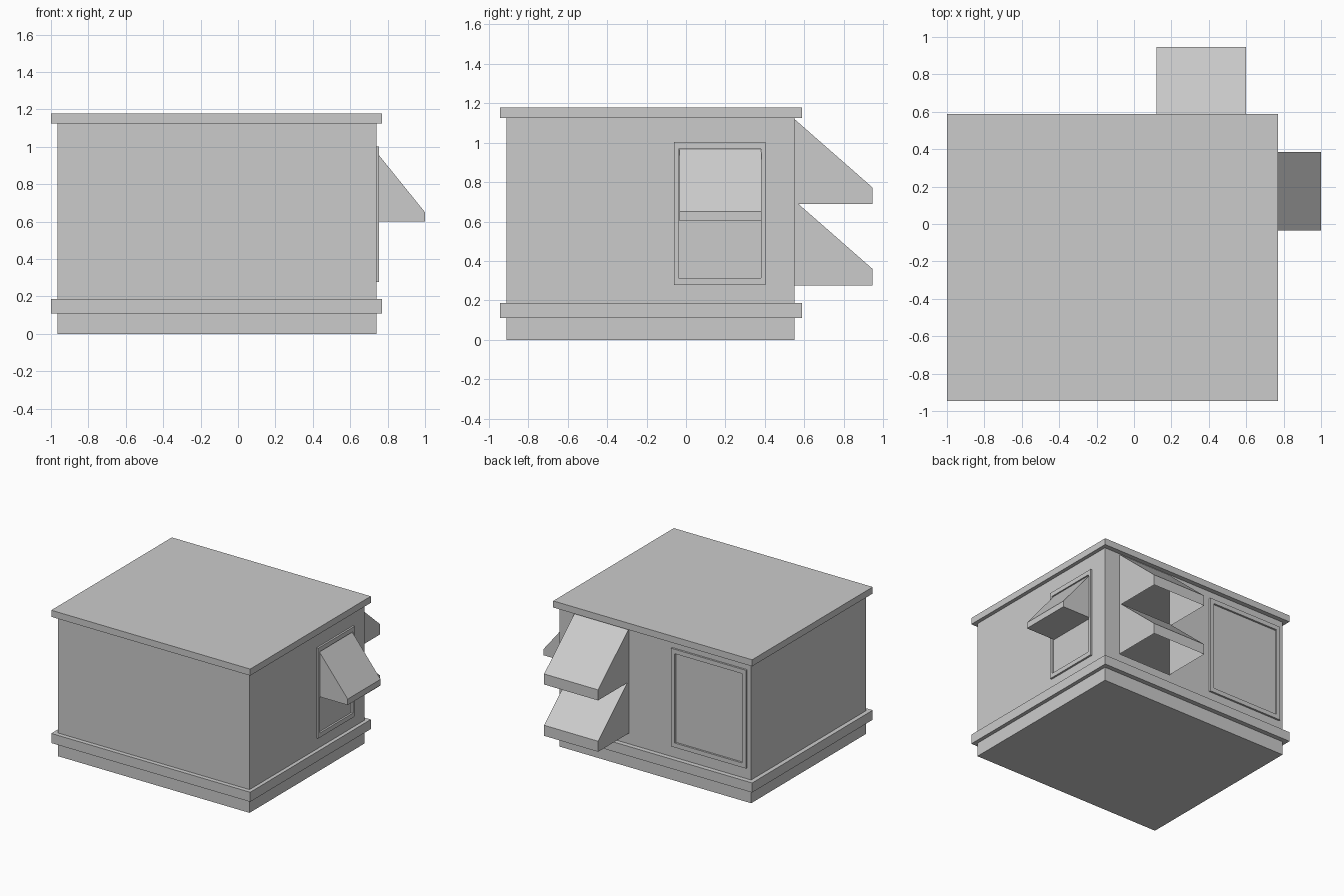
import bpy, bmesh

if "Cube" in bpy.data.objects:
    bpy.data.objects.remove(bpy.data.objects["Cube"])


def finish(name, bm):
    bmesh.ops.remove_doubles(bm, verts=bm.verts, dist=1e-5)
    me = bpy.data.meshes.new(name)
    bm.to_mesh(me)
    bm.free()
    ob = bpy.data.objects.new(name, me)
    bpy.context.collection.objects.link(ob)
    return ob


def add_box(bm, lo, hi):
    r = bmesh.ops.create_cube(bm, size=1)
    for v in r["verts"]:
        v.co = [(a + b) / 2 + c * (b - a) for a, b, c in zip(lo, hi, v.co)]


def box(name, lo, hi):
    bm = bmesh.new()
    add_box(bm, lo, hi)
    return finish(name, bm)


def prism(name, profile, a, b, place, open_bottom):
    """Extrude an (out, z) profile from a to b; last profile edge is the wall side."""
    bm = bmesh.new()
    ends = [[bm.verts.new(place(o, t, z)) for o, z in profile] for t in (a, b)]
    for e in ends:
        bm.faces.new(e)
    n = len(profile)
    for i in range(n):
        j = (i + 1) % n
        if open_bottom and i in (2, 3):
            continue
        bm.faces.new((ends[0][i], ends[0][j], ends[1][j], ends[1][i]))
    bmesh.ops.recalc_face_normals(bm, faces=bm.faces)
    return finish(name, bm)


def frame(name, a0, a1, z0, z1, o0, o1, ma, mz, place):
    """Rectangular window frame made of four bars."""
    bm = bmesh.new()
    for p, q, r, s in ((a0, a1, z0, z0 + mz), (a0, a1, z1 - mz, z1),
                       (a0, a0 + ma, z0 + mz, z1 - mz), (a1 - ma, a1, z0 + mz, z1 - mz)):
        add_box(bm, place(o0, p, r), place(o1, q, s))
    return finish(name, bm)


def on_right(o, t, z):
    return (o, t, z)


def on_back(o, t, z):
    return (t, o, z)


# Body shell, its back wall open behind the stacked awnings
X0, X1, Y0, Y1, H = -0.965, 0.74, -0.91, 0.55, 1.125
OX0, OX1, OZ0, OZ1 = 0.12, 0.60, 0.275, 1.12
bm = bmesh.new()
add_box(bm, (X0, Y0, 0), (X1, Y1, H))
bm.normal_update()
bmesh.ops.delete(bm, geom=[f for f in bm.faces if f.normal.y > 0.5], context='FACES_ONLY')
for a, b, c, d in ((X0, OX0, 0, H), (OX1, X1, 0, H), (OX0, OX1, 0, OZ0), (OX0, OX1, OZ1, H)):
    bm.faces.new([bm.verts.new((x, Y1, z)) for x, z in ((b, c), (a, c), (a, d), (b, d))])
finish("body", bm)

# Roof slab and base band
box("roof", (-1.0, -0.945, 1.125), (0.77, 0.588, 1.178))
box("base_band", (-1.0, -0.945, 0.11), (0.77, 0.588, 0.187))

# Window frames
frame("side_window_frame", -0.06, 0.403, 0.277, 1.003, X1, 0.755, 0.022, 0.036, on_right)
frame("back_window_frame", -0.93, -0.26, 0.275, 1.065, Y1, 0.565, 0.034, 0.036, on_back)

# Side awning, closed underneath
prism("side_awning", [(X1, 0.972), (1.0, 0.65), (1.0, 0.602), (X1, 0.602)],
      -0.034, 0.384, on_right, False)

# Back awnings, open underneath
for name, z in (("upper_back_awning", 0.688), ("lower_back_awning", 0.275)):
    prism(name, [(Y1, z + 0.432), (0.946, z + 0.085), (0.946, z), (Y1, z)],
          OX0, OX1, on_back, True)
